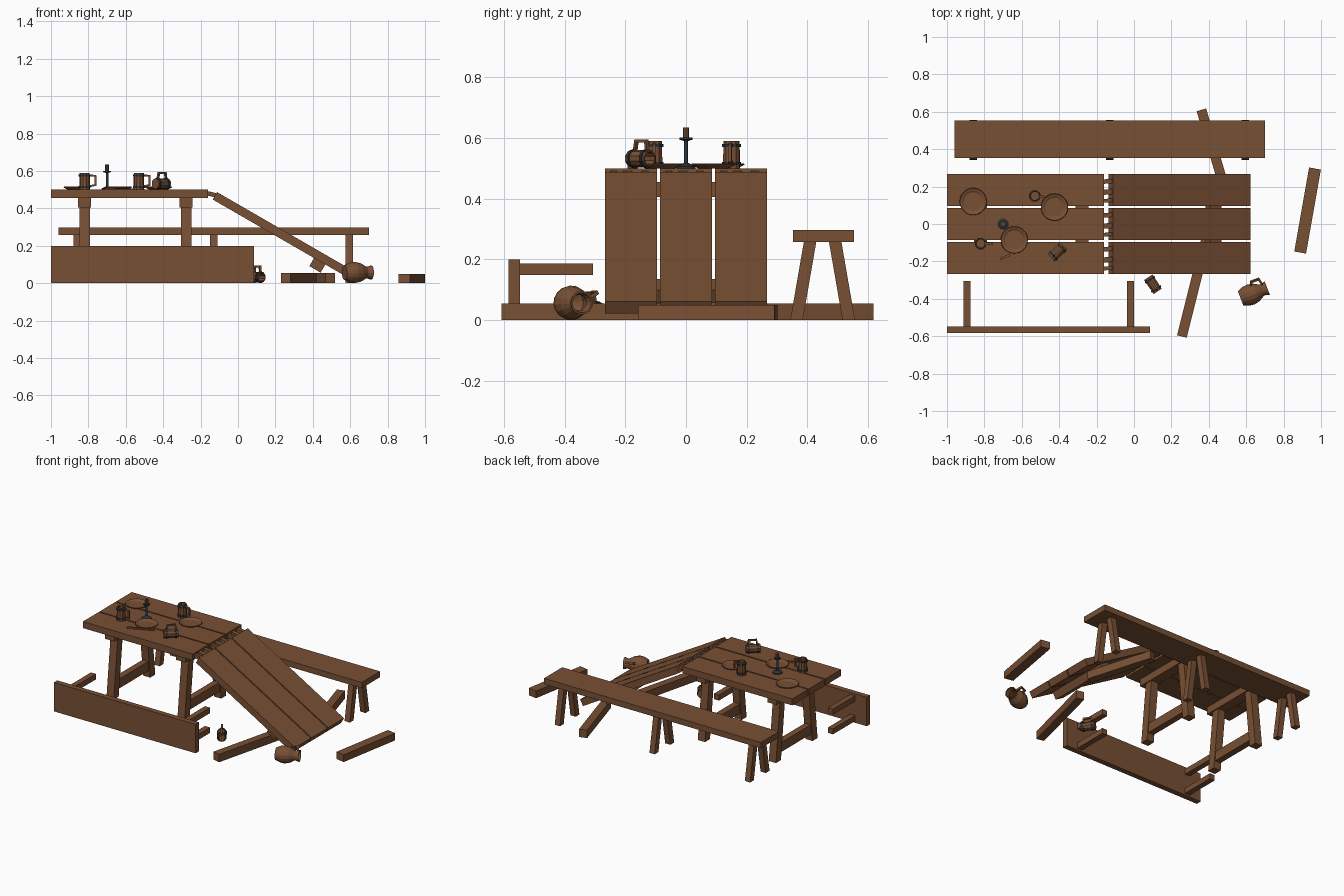
import bpy, bmesh, math
from mathutils import Matrix, Vector

if "Cube" in bpy.data.objects:
    bpy.data.objects.remove(bpy.data.objects["Cube"])


def material(name, rgb):
    m = bpy.data.materials.new(name)
    m.use_nodes = True
    m.diffuse_color = (*rgb, 1)
    m.node_tree.nodes["Principled BSDF"].inputs["Base Color"].default_value = (*rgb, 1)
    return m


WOOD = material("brown wood", (0.19, 0.08, 0.035))
IRON = material("dark iron", (0.025, 0.036, 0.043))


def finish(name, bm, mat, matrix=None):
    bmesh.ops.recalc_face_normals(bm, faces=bm.faces)
    me = bpy.data.meshes.new(name)
    bm.to_mesh(me)
    bm.free()
    me.materials.append(mat)
    ob = bpy.data.objects.new(name, me)
    bpy.context.collection.objects.link(ob)
    if matrix:
        ob.matrix_world = matrix
    return ob


def box(name, lo, hi, mat=WOOD, matrix=None):
    """Box between two corners."""
    lo, hi = Vector(lo), Vector(hi)
    bm = bmesh.new()
    bmesh.ops.create_cube(bm, size=1)
    for v in bm.verts:
        v.co = Vector((v.co[i] * (hi[i] - lo[i]) + (lo[i] + hi[i]) / 2 for i in range(3)))
    return finish(name, bm, mat, matrix)


def post(name, a, b, axis, w, h, mat=WOOD, matrix=None):
    """Slanted box from a to b whose ends are cut square to the given axis."""
    a, b = Vector(a), Vector(b)
    u, v = [i for i in range(3) if i != axis]
    bm = bmesh.new()
    bmesh.ops.create_cube(bm, size=1)
    for vert in bm.verts:
        co = (b if vert.co[axis] > 0 else a).copy()
        co[u] += vert.co[u] * w
        co[v] += vert.co[v] * h
        vert.co = co
    return finish(name, bm, mat, matrix)


def lathe(name, profile, sides, mat, matrix):
    """Turned part from (radius, height) points."""
    bm = bmesh.new()
    vs = [bm.verts.new((r, 0, z)) for r, z in profile]
    es = [bm.edges.new(p) for p in zip(vs, vs[1:])]
    bmesh.ops.spin(bm, geom=vs + es, cent=(0, 0, 0), axis=(0, 0, 1),
                   angle=math.tau, steps=sides)
    bmesh.ops.remove_doubles(bm, verts=bm.verts, dist=0.0002)
    return finish(name, bm, mat, matrix)


def frame(origin, axis, side):
    """Placement with local z along axis and local x towards side."""
    z = Vector(axis).normalized()
    x = Vector(side)
    x = (x - z * x.dot(z)).normalized()
    m = Matrix((x, z.cross(x), z)).transposed().to_4x4()
    m.translation = origin
    return m


# Table top: three whole planks, and three broken planks sloping to the floor
slope = Matrix.Translation((-0.112, 0, 0.487)) @ Matrix.Rotation(math.radians(30), 4, 'Y')
for i, y in enumerate((-0.181, 0, 0.181)):
    box(f"table_plank_{i}", (-1, y - 0.086, 0.455), (-0.16, y + 0.086, 0.5))
    box(f"fallen_plank_{i}", (0, y - 0.086, -0.046), (0.85, y + 0.086, 0), WOOD, slope)
    # Splinters along the break
    for j, (dy, w) in enumerate(((-0.058, 0.02), (-0.012, 0.028), (0.045, 0.024))):
        post(f"splinter_{i}_{j}", (-0.17, y + dy, 0.482), (-0.118, y + dy + 0.004, 0.47),
             0, w, 0.024)

# Batten still fixed under the fallen planks
box("fallen_batten", (0.625, -0.23, -0.096), (0.695, 0.23, -0.046), WOOD, slope)

# Table trestles
for i, x in enumerate((-0.82, -0.277)):
    box(f"trestle_head_{i}", (x - 0.035, -0.23, 0.405), (x + 0.035, 0.23, 0.455))
    box(f"trestle_rail_{i}", (x - 0.022, -0.19, 0.05), (x + 0.022, 0.19, 0.115))
    for s in (-1, 1):
        post(f"trestle_leg_{i}_{s}", (x, s * 0.2, 0), (x, s * 0.155, 0.41), 2, 0.055, 0.055)

# Standing bench
box("bench_seat", (-0.96, 0.353, 0.257), (0.7, 0.553, 0.297))
for i, x in enumerate((-0.86, -0.13, 0.595)):
    for s in (-1, 1):
        post(f"bench_leg_{i}_{s}", (x, 0.45 + s * 0.086, 0), (x, 0.45 + s * 0.041, 0.26),
             2, 0.04, 0.041)

# Bench lying on its side
box("tipped_seat", (-1, -0.584, 0), (0.085, -0.547, 0.2))
for x in (-0.892, -0.019):
    for z in (0.031, 0.168):
        box("tipped_leg", (x - 0.019, -0.55, z - 0.019), (x + 0.019, -0.306, z + 0.019))

# Loose beams on the floor
for x, y, turn, length, w, h in ((0.325, -0.325, -14, 0.57, 0.053, 0.055),
                                 (0.427, 0.385, 16.5, 0.47, 0.053, 0.055),
                                 (0.928, 0.072, -10, 0.456, 0.064, 0.05)):
    place = Matrix.Translation((x, y, 0)) @ Matrix.Rotation(math.radians(turn), 4, 'Z')
    box("loose_beam", (-w / 2, -length / 2, 0), (w / 2, length / 2, h), WOOD, place)


# Mugs: staved cup, iron hoops, square handle
def mug(name, m):
    lathe(name + "_cup", [(0, 0), (0.029, 0), (0.027, 0.09), (0.022, 0.09),
                          (0.022, 0.012), (0, 0.012)], 10, WOOD, m)
    for z in (0.01, 0.07):
        lathe(name + "_hoop", [(0.024, z), (0.032, z), (0.032, z + 0.01),
                               (0.024, z + 0.01), (0.024, z)], 10, IRON, m)
    post(name + "_handle_side", (0.058, 0, 0.026), (0.058, 0, 0.072), 2, 0.01, 0.012, WOOD, m)
    for a, b in ((0.018, 0.026), (0.078, 0.072)):
        post(name + "_handle_arm", (0.024, 0, a), (0.063, 0, b), 0, 0.012, 0.01, WOOD, m)


UP = (0, 0, 1)
mug("mug_a", frame((-0.82, -0.105, 0.5), UP, (1, 0, 0)))
mug("mug_b", frame((-0.53, 0.15, 0.5), UP, (1, -0.1, 0)))
mug("tipped_mug", frame((-0.442, -0.18, 0.532), (0.74, 0.68, 0), UP))
mug("floor_mug", frame((0.077, -0.285, 0.032), (0.55, -0.83, 0), UP))

# Plates
for x, y in ((-0.86, 0.12), (-0.425, 0.09), (-0.64, -0.085)):
    lathe("plate", [(0, 0), (0.05, 0), (0.073, 0.012), (0.071, 0.016), (0.058, 0.011),
                    (0.05, 0.006), (0, 0.006)], 20, WOOD, Matrix.Translation((x, y, 0.5)))

# Candlestick and candle
stand = Matrix.Translation((-0.7, 0, 0.5))
lathe("candlestick", [(0, 0), (0.031, 0), (0.031, 0.006), (0.018, 0.012), (0.007, 0.018),
                      (0.007, 0.09), (0.021, 0.094), (0.021, 0.101), (0, 0.101)],
      12, IRON, stand)
lathe("candle", [(0, 0.1), (0.011, 0.1), (0.011, 0.134), (0, 0.134)], 10, WOOD, stand)

# Table knife
knife = frame((-0.715, -0.187, 0.505), (0.165, 0.068, 0), UP)
box("knife_handle", (-0.005, -0.006, 0), (0.005, 0.006, 0.06), WOOD, knife)
box("knife_blade", (-0.003, -0.009, 0.06), (0.001, 0.007, 0.172), WOOD, knife)

# Jug lying on the floor
jug = frame((0.57, -0.398, 0.057), (0.93, 0.36, 0), (-0.3, 0.8, 0.45))
lathe("jug_body", [(0, 0), (0.04, 0), (0.053, 0.03), (0.057, 0.058), (0.05, 0.09),
                   (0.032, 0.122), (0.032, 0.13), (0.039, 0.153), (0.033, 0.153),
                   (0.026, 0.126), (0.042, 0.085), (0.045, 0.05), (0, 0.012)],
      16, WOOD, jug)
for a, b in (((0.046, 0, 0.075), (0.074, 0, 0.086)), ((0.03, 0, 0.135), (0.074, 0, 0.126))):
    post("jug_handle_arm", a, b, 0, 0.013, 0.011, WOOD, jug)
post("jug_handle_side", (0.07, 0, 0.082), (0.07, 0, 0.13), 2, 0.011, 0.013, WOOD, jug)
